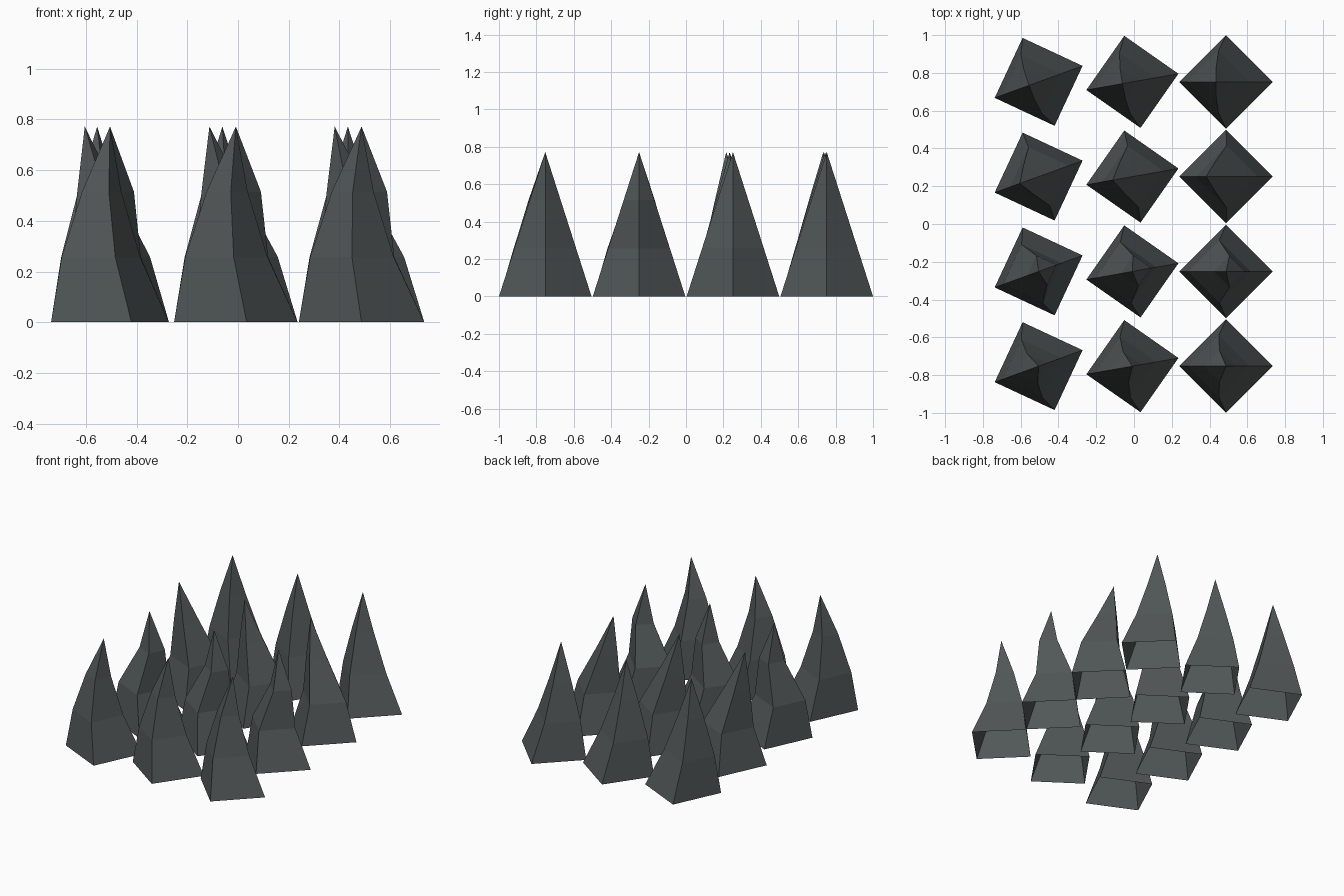
import bpy, bmesh, math

if "Cube" in bpy.data.objects:
    bpy.data.objects.remove(bpy.data.objects["Cube"])

# one dark stone colour
stone = bpy.data.materials.new("dark_grey_stone")
stone.diffuse_color = (0.082, 0.094, 0.094, 1)
stone.use_nodes = True
stone.node_tree.nodes["Principled BSDF"].inputs["Base Color"].default_value = stone.diffuse_color

RADIUS, HEIGHT = 0.2475, 0.772


def spike(name, x, y, turn, bends):
    """Open-bottomed four-sided spike, its rings shifted sideways by bends."""
    bm = bmesh.new()
    rings = []
    for i, shift in enumerate((0,) + bends[:2]):
        r = RADIUS * (1 - i / 3)
        rings.append([bm.verts.new((shift + r * math.cos(k * math.pi / 2),
                                    r * math.sin(k * math.pi / 2),
                                    HEIGHT * i / 3)) for k in range(4)])
    tip = bm.verts.new((bends[2], 0, HEIGHT))
    for k in range(4):
        n = (k + 1) % 4
        for low, high in zip(rings, rings[1:]):
            bm.faces.new((low[k], low[n], high[n], high[k]))
        bm.faces.new((rings[-1][k], rings[-1][n], tip))
    mesh = bpy.data.meshes.new(name)
    bm.to_mesh(mesh)
    bm.free()
    mesh.materials.append(stone)
    ob = bpy.data.objects.new(name, mesh)
    ob.location = (x, y, 0)
    ob.rotation_euler.z = math.radians(turn)
    bpy.context.collection.objects.link(ob)


# each row has its own bend, each column its own turn
rows = [(-0.7525, (-0.038, -0.035, 0.0)),
        (-0.251, (-0.036, 0.018, 0.0)),
        (0.251, (0.003, -0.055, -0.106)),
        (0.7525, (-0.040, -0.052, -0.054))]
cols = [(-0.505, 20), (-0.0085, 10), (0.4875, 0)]

for r, (y, bends) in enumerate(rows):
    for c, (x, turn) in enumerate(cols):
        spike(f"spike_row{r + 1}_column{c + 1}", x, y, turn, bends)
